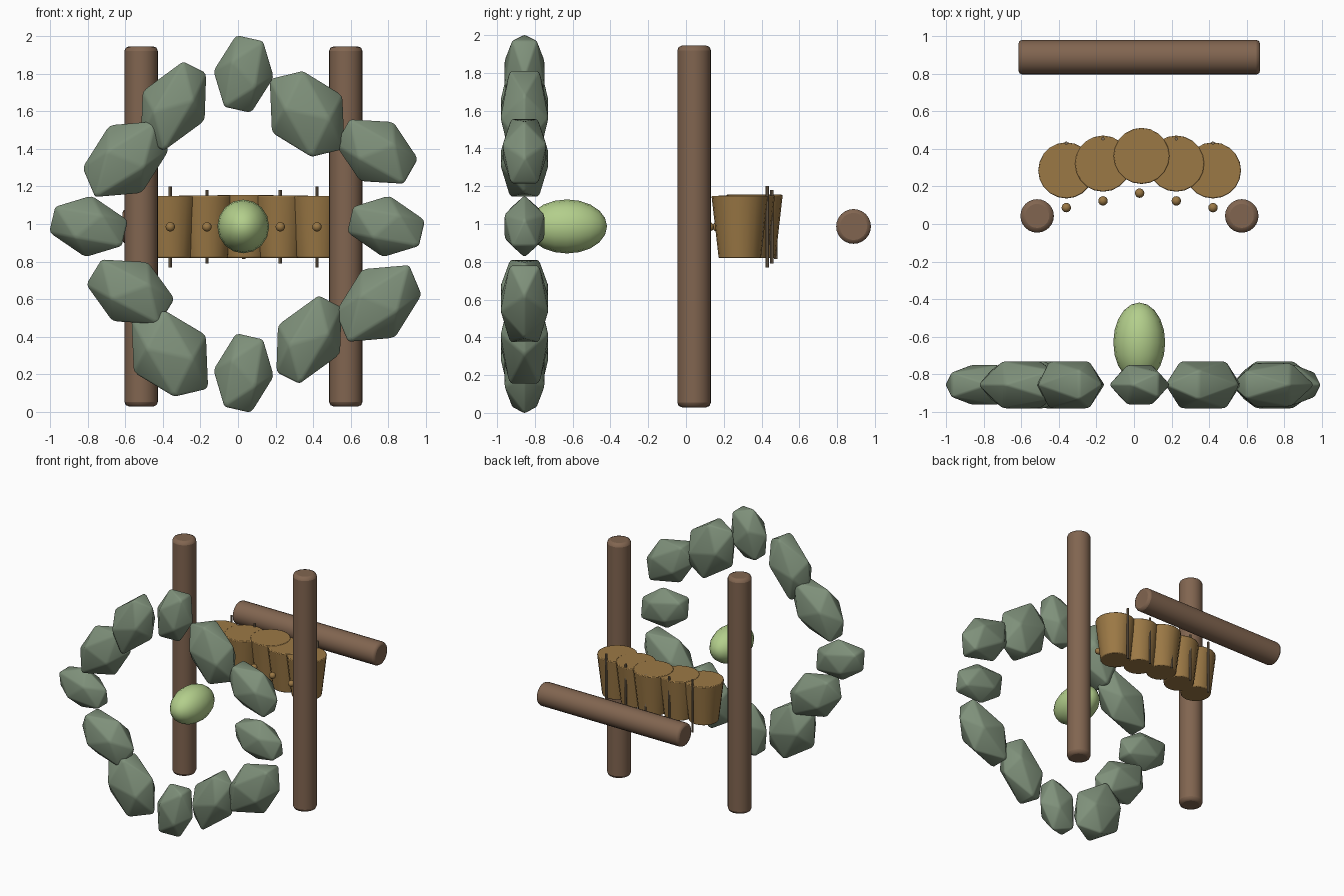
import bpy, bmesh, math
from mathutils import Vector

if "Cube" in bpy.data.objects:
    bpy.data.objects.remove(bpy.data.objects["Cube"])


def material(name, rgb):
    m = bpy.data.materials.new(name)
    m.diffuse_color = (*rgb, 1)
    m.use_nodes = True
    m.node_tree.nodes["Principled BSDF"].inputs["Base Color"].default_value = m.diffuse_color
    return m


WOOD = material("dark_wood", (0.22, 0.13, 0.08))
TAN = material("tan", (0.33, 0.19, 0.06))
ROD = material("rod", (0.22, 0.16, 0.10))
STONE = material("stone_green", (0.21, 0.28, 0.195))
LIME = material("lime", (0.45, 0.62, 0.26))


def finish(ob, name, mat, angle=35):
    ob.name = name
    ob.data.materials.append(mat)
    bpy.ops.object.select_all(action='DESELECT')
    ob.select_set(True)
    bpy.context.view_layer.objects.active = ob
    bpy.ops.object.shade_smooth_by_angle(angle=math.radians(angle))
    return ob


def frustum(name, loc, r_bottom, r_top, length, mat, sides, rot=(0, 0, 0), bevel=0):
    bpy.ops.mesh.primitive_cone_add(vertices=sides, radius1=r_bottom, radius2=r_top,
                                    depth=length, location=loc, rotation=rot)
    ob = bpy.context.object
    if bevel:
        b = ob.modifiers.new("rounded_ends", 'BEVEL')
        b.width, b.segments, b.limit_method = bevel, 2, 'ANGLE'
        b.angle_limit = math.radians(50)
    return finish(ob, name, mat)


def ball(name, loc, scale, mat, seg, rings, rot=(0, 0, 0)):
    bpy.ops.mesh.primitive_uv_sphere_add(segments=seg, ring_count=rings, radius=1,
                                         location=loc, rotation=rot)
    ob = bpy.context.object
    ob.scale = scale
    return finish(ob, name, mat)


def stone(name, x0, x1, z0, z1, depth, shape):
    """Stretched twenty-sided stone, symmetric front to back, fitted to a box."""
    n1, m, n2 = [Vector((p[0], 0, p[1])) / 40 for p in shape]
    e = (n1 - n2) * 0.309
    bm = bmesh.new()
    for s in (1, -1):
        bm.verts.new(n1 * s)
        bm.verts.new(n2 * s)
        for t in (1, -1):
            bm.verts.new(m * s + Vector((0, 0.618 * t, 0)))
            bm.verts.new(e * s + Vector((0, t, 0)))
    bmesh.ops.convex_hull(bm, input=bm.verts[:])
    bmesh.ops.bevel(bm, geom=bm.edges[:], offset=0.06, segments=2, profile=0.5,
                    affect='EDGES', clamp_overlap=True)
    half = [max(abs(v.co[i]) for v in bm.verts) for i in range(3)]
    size = ((x1 - x0) / 2, depth, (z1 - z0) / 2)
    for v in bm.verts:
        v.co = [v.co[i] * size[i] / half[i] for i in range(3)]
    bmesh.ops.recalc_face_normals(bm, faces=bm.faces[:])
    me = bpy.data.meshes.new(name)
    bm.to_mesh(me)
    bm.free()
    ob = bpy.data.objects.new(name, me)
    ob.location = ((x0 + x1) / 2, -0.855, (z0 + z1) / 2)
    bpy.context.collection.objects.link(ob)
    finish(ob, name, STONE, 40)


# Two posts and the rear beam
for side, x in (("left", -0.515), ("right", 0.573)):
    frustum(side + "_post", (x, 0.043, 0.987), 0.089, 0.089, 1.915, WOOD, 24, bevel=0.025)
frustum("rear_beam", (0.028, 0.887, 0.987), 0.092, 0.092, 1.285, WOOD, 24,
        (0, math.pi / 2, 0), 0.02)

# Arc of five tapered buckets, each with a front knob and a rear rod
for i, (x, y, half) in enumerate(((-0.36, 0.285, 0.215), (-0.165, 0.321, 0.195),
                                  (0.03, 0.362, 0.17), (0.225, 0.321, 0.195),
                                  (0.42, 0.285, 0.215))):
    cx = x + (0.01 if i == 2 else 0)
    top = 1.155 - 0.003 * abs(i - 2)
    frustum(f"bucket_{i + 1}", (cx, y, (0.82 + top) / 2), 0.112, 0.15, top - 0.82,
            TAN, 20, bevel=0.006)
    ball(f"knob_{i + 1}", (x, y - 0.198, 0.985), (0.025,) * 3, TAN, 16, 8)
    frustum(f"rod_{i + 1}", (x, (0.43, 0.453, 0.475)[2 - abs(i - 2)], 0.985),
            0.009, 0.009, 2 * half, ROD, 8)

# Egg in the middle of the ring
ball("egg", (0.028, -0.63, 0.987), (0.138, 0.143, 0.212), LIME, 16, 10,
     (math.pi / 2, 0, 0))

# Ring of twelve stones; opposite stones share one outline
A = ((-7.5, 38), (18.5, 32), (29, -3.5))
B = ((-35, 34), (-4, 42), (33, 18))
C = ((40, -6.5), (26, -31), (-16.5, -28.5))
D = ((38, 6), (32, -18.5), (-3.5, -29))
E = ((-16.5, 33.5), (30, 37.5), (42.5, 8))
F = ((-29.5, 14), (9, 43), (31, 31.5))
ring = ((-0.125, 0.185, 1.595, 2.0, 0.105, A),
        (0.17, 0.565, 1.36, 1.81, 0.125, B),
        (0.525, 0.95, 1.215, 1.555, 0.115, C),
        (0.585, 0.99, 0.83, 1.145, 0.105, D),
        (0.525, 0.97, 0.375, 0.78, 0.125, E),
        (0.205, 0.55, 0.155, 0.615, 0.125, F),
        (-0.125, 0.185, 0.0, 0.415, 0.105, A),
        (-0.565, -0.16, 0.085, 0.535, 0.125, B),
        (-0.80, -0.345, 0.47, 0.81, 0.125, C),
        (-1.0, -0.59, 0.83, 1.145, 0.105, D),
        (-0.82, -0.375, 1.145, 1.545, 0.125, E),
        (-0.515, -0.17, 1.395, 1.86, 0.125, F))
for i, r in enumerate(ring):
    stone(f"ring_stone_{i + 1}", *r)
